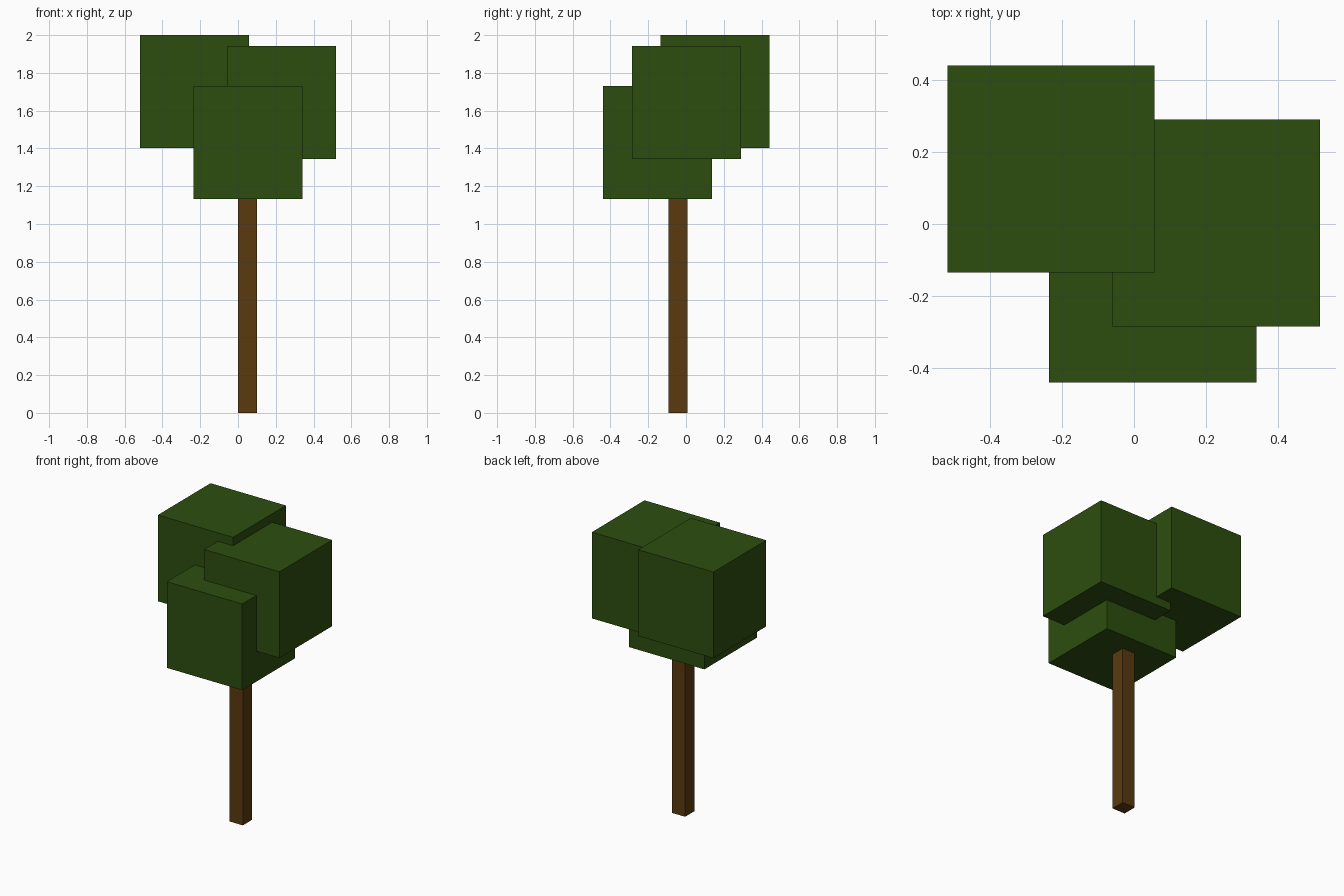
import bpy

# Remove the default cube
default = bpy.data.objects.get("Cube")
if default:
    bpy.data.objects.remove(default, do_unlink=True)


def flat_material(name, rgb):
    mat = bpy.data.materials.new(name)
    mat.use_nodes = True
    colour = (*rgb, 1.0)
    mat.diffuse_color = colour
    bsdf = next(n for n in mat.node_tree.nodes if n.type == 'BSDF_PRINCIPLED')
    bsdf.inputs["Base Color"].default_value = colour
    bsdf.inputs["Roughness"].default_value = 1.0
    return mat


def box(name, centre, size, mat):
    bpy.ops.mesh.primitive_cube_add(size=1, location=centre)
    obj = bpy.context.object
    obj.name = name
    obj.scale = size
    bpy.ops.object.transform_apply(location=False, rotation=False, scale=True)
    obj.data.materials.append(mat)
    return obj


leaf_green = flat_material("leaf green", (0.026, 0.076, 0.0048))
bark_brown = flat_material("bark brown", (0.102, 0.042, 0.0048))

# Trunk, its top buried in the lowest leaf block
trunk_height = 1.2
box("trunk", (0.051, -0.042, trunk_height / 2), (0.1, 0.1, trunk_height), bark_brown)

# Three equal overlapping leaf blocks
leaf_size = (0.577, 0.577, 0.597)
leaf_blocks = {
    "leaf_block_low": (0.052, -0.152, 1.432),
    "leaf_block_left": (0.229, 0.003, 1.643),
    "leaf_block_top": (-0.231, 0.153, 1.7015),
}
for name, centre in leaf_blocks.items():
    box(name, centre, leaf_size, leaf_green)
